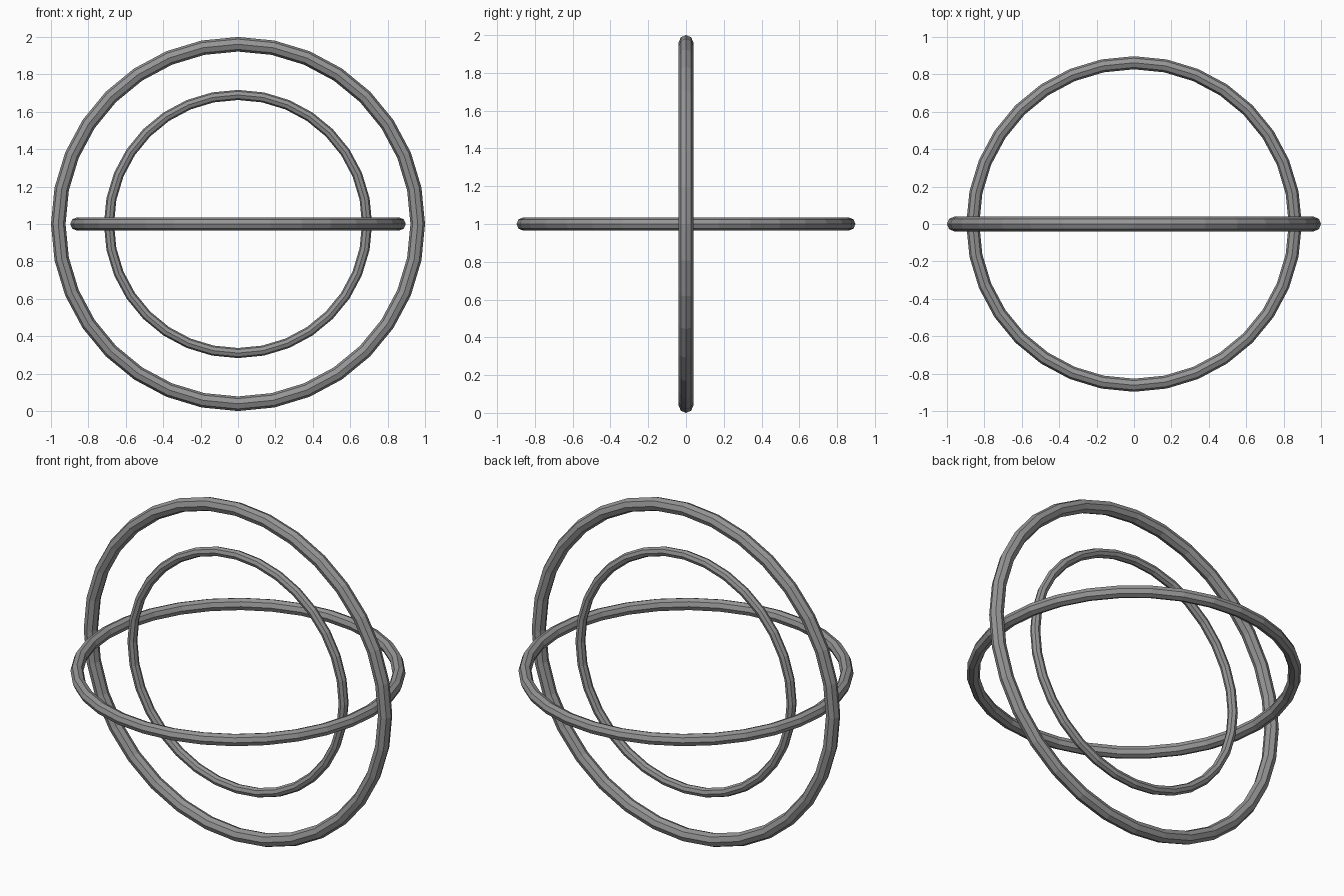
import bpy
import math

# Remove the default cube
cube = bpy.data.objects.get("Cube")
if cube:
    bpy.data.objects.remove(cube, do_unlink=True)

# Single grey metal colour
grey = bpy.data.materials.new("grey_metal")
grey.use_nodes = True
colour = (0.3, 0.3, 0.3, 1.0)
grey.diffuse_color = colour
grey.node_tree.nodes["Principled BSDF"].inputs["Base Color"].default_value = colour


def ring(name, outer_radius, tube_radius, tilt):
    """Thin torus centred at the middle of the model, tilted about x."""
    bpy.ops.mesh.primitive_torus_add(
        major_segments=32, minor_segments=8,
        major_radius=outer_radius - tube_radius, minor_radius=tube_radius,
        location=(0, 0, 1), rotation=(tilt, 0, 0))
    obj = bpy.context.object
    obj.name = name
    obj.data.materials.append(grey)
    bpy.ops.object.shade_flat()
    return obj


# Two upright rings in one plane, one level ring crossing between them
ring("outer_upright_ring", 1.0, 0.039, math.pi / 2)
ring("middle_level_ring", 0.897, 0.035, 0)
ring("inner_upright_ring", 0.717, 0.027, math.pi / 2)
